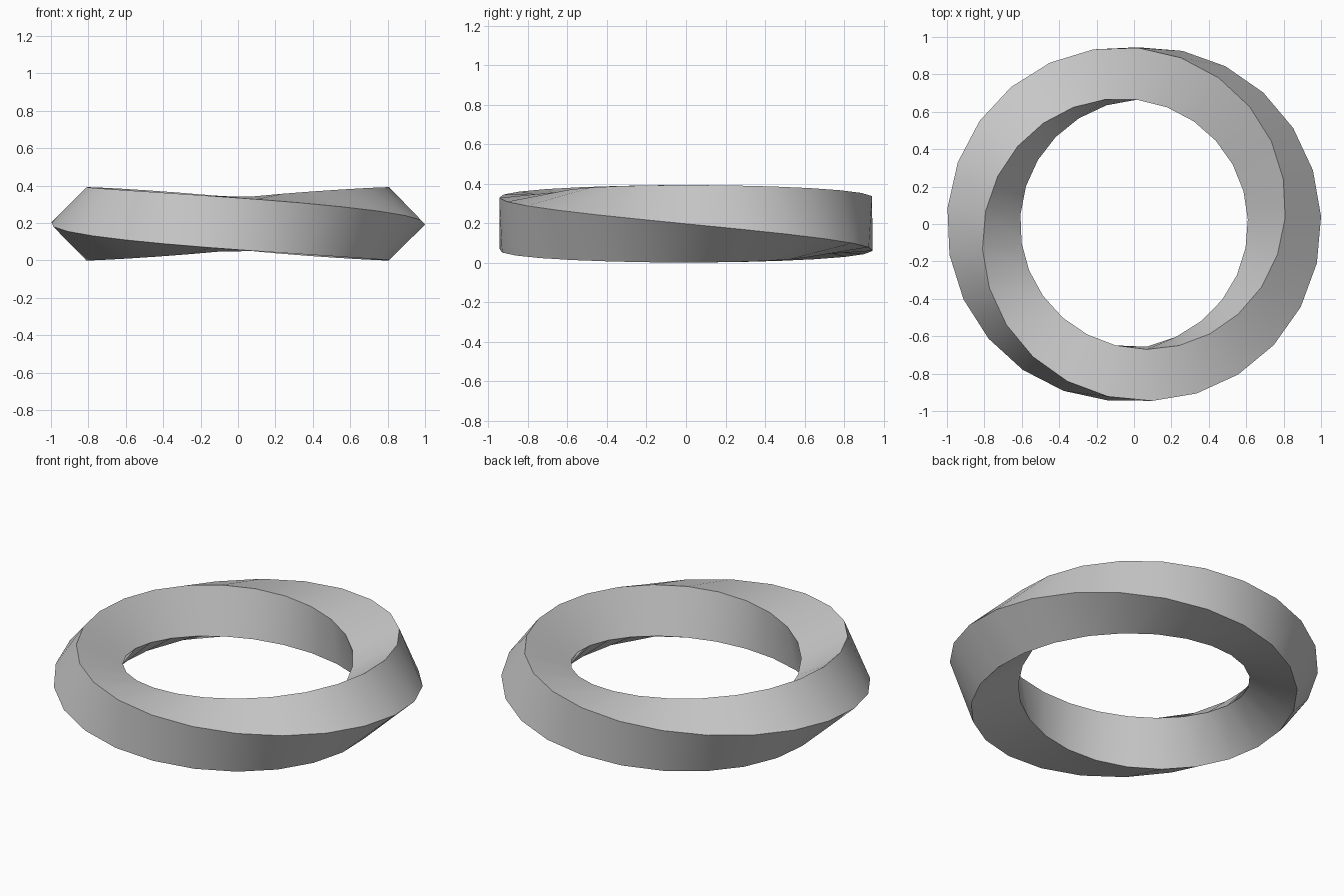
import bpy
from math import sin, cos, radians, pi

if "Cube" in bpy.data.objects:
    bpy.data.objects.remove(bpy.data.objects["Cube"])

SEGMENTS, SIDES = 25, 4
MAJOR, MINOR = 0.805, 0.196
START = radians(2.3)

# Square cross-section swept round a circle, making half a turn on the way
verts, faces = [], []
for i in range(SEGMENTS):
    a = START + 2 * pi * i / SEGMENTS
    for k in range(SIDES):
        p = 2 * pi * k / SIDES - a / 2
        r = MAJOR + MINOR * cos(p)
        verts.append((r * cos(a), r * sin(a), MINOR + MINOR * sin(p)))

# Skin between neighbouring sections; the last joins the first two corners on
for i in range(SEGMENTS):
    j = (i + 1) % SEGMENTS
    shift = SIDES // 2 if j == 0 else 0
    for k in range(SIDES):
        n = (k + 1) % SIDES
        faces.append((i * SIDES + k,
                      j * SIDES + (k + shift) % SIDES,
                      j * SIDES + (n + shift) % SIDES,
                      i * SIDES + n))

mesh = bpy.data.meshes.new("twisted_ring")
mesh.from_pydata(verts, [], faces)
mesh.update()
ring = bpy.data.objects.new("twisted_ring", mesh)
bpy.context.collection.objects.link(ring)

# Smooth along the ring, sharp at the four corners
bpy.context.view_layer.objects.active = ring
ring.select_set(True)
bpy.ops.object.shade_smooth_by_angle(angle=radians(40))
